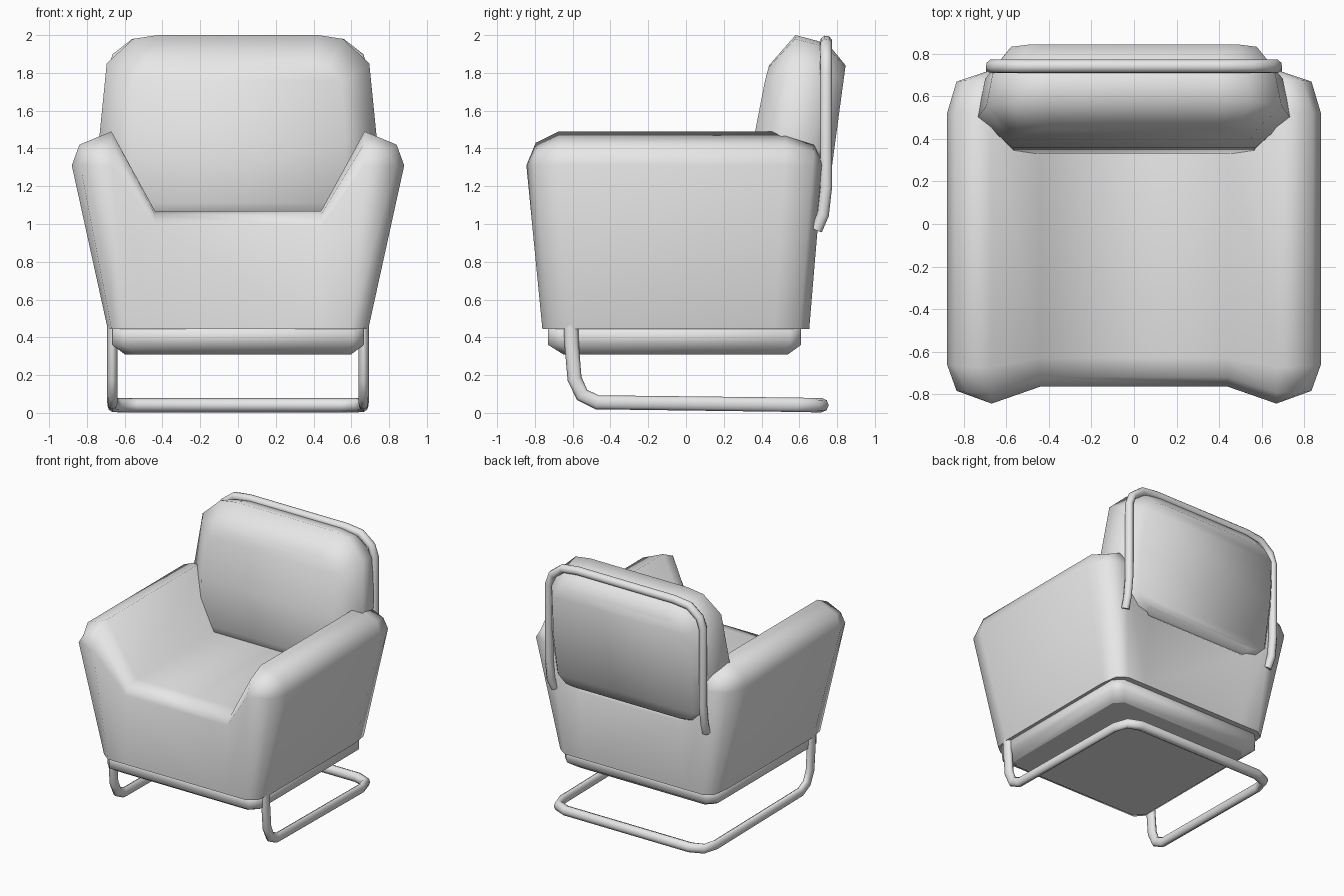
import bpy, bmesh

if "Cube" in bpy.data.objects:
    bpy.data.objects.remove(bpy.data.objects["Cube"], do_unlink=True)

grey = bpy.data.materials.new("light_grey")
grey.use_nodes = True
grey.diffuse_color = (0.8, 0.8, 0.8, 1)
grey.node_tree.nodes["Principled BSDF"].inputs["Base Color"].default_value = (0.8, 0.8, 0.8, 1)


def loft(name, rings, caps, sharp_below=0.0):
    """Skin closed rings of points and close both ends with the given cap faces."""
    bm = bmesh.new()
    loops = [[bm.verts.new(p) for p in ring] for ring in rings]
    n = len(loops[0])
    for a, b in zip(loops, loops[1:]):
        for i in range(n):
            j = (i + 1) % n
            bm.faces.new((a[i], a[j], b[j], b[i]))
    for loop in (loops[0], loops[-1]):
        for cap in caps:
            bm.faces.new([loop[i] for i in cap])
    bmesh.ops.remove_doubles(bm, verts=bm.verts, dist=0.0005)
    bmesh.ops.recalc_face_normals(bm, faces=bm.faces)
    for f in bm.faces:
        f.smooth = True
    # Keep the flat underside crisp
    for e in bm.edges:
        if all(v.co.z < sharp_below for v in e.verts):
            e.smooth = False
    mesh = bpy.data.meshes.new(name)
    bm.to_mesh(mesh)
    bm.free()
    mesh.materials.append(grey)
    obj = bpy.data.objects.new(name, mesh)
    bpy.context.collection.objects.link(obj)
    return obj


def tube(name, half_path, radius, squash):
    """Mirrored bent tube; half_path runs from the end to the centre line."""
    path = half_path + [(-x, y, z) for x, y, z in reversed(half_path)]
    curve = bpy.data.curves.new(name, "CURVE")
    curve.dimensions = "3D"
    curve.bevel_depth = radius
    curve.bevel_resolution = 2
    curve.use_fill_caps = True
    spline = curve.splines.new("POLY")
    spline.points.add(len(path) - 1)
    for point, (x, y, z) in zip(spline.points, path):
        point.co = (x / squash, y, z, 1)
    spline.use_smooth = True
    curve.materials.append(grey)
    obj = bpy.data.objects.new(name, curve)
    obj.scale.x = squash
    bpy.context.collection.objects.link(obj)
    bpy.ops.object.select_all(action="DESELECT")
    obj.select_set(True)
    bpy.context.view_layer.objects.active = obj
    bpy.ops.object.convert(target="MESH")


# Seat shell with both arms: a U-shaped section run from front to back
FULL = [(0.44, 0.445), (0.69, 0.445), (0.88, 1.31), (0.84, 1.42), (0.67, 1.49), (0.44, 1.07)]
MID = [(0.44, 0.445), (0.67, 0.445), (0.835, 1.31), (0.79, 1.38), (0.67, 1.43), (0.44, 1.05)]
END = [(0.44, 0.445), (0.60, 0.445), (0.67, 1.31), (0.67, 1.31), (0.67, 1.31), (0.44, 0.99)]


def shell_ring(half, y, seat_y):
    right = []
    for i, (x, z) in enumerate(half):
        lean = 0.9 + 0.1 * (z - 0.445) / 0.865
        right.append((x, seat_y if i == 5 else y * lean, z))
    return right + [(-x, yy, z) for x, yy, z in reversed(right)]


loft("seat_shell", [
    shell_ring(END, -0.845, -0.765),
    shell_ring(MID, -0.785, -0.72),
    shell_ring(FULL, -0.66, -0.63),
    shell_ring(FULL, 0.52, 0.52),
    shell_ring(MID, 0.67, 0.64),
    shell_ring(END, 0.725, 0.69),
], [(0, 1, 2, 5), (0, 5, 6, 11), (11, 6, 9, 10)], sharp_below=0.46)


# Back cushion: rounded panels stacked from front to back
def cushion_ring(w, top, bottom, r, y, lean, bow):
    rows = [(0.31, top), (0.18, top - 0.02 * r), (0.04, top - 0.15 * r), (0, 1.45),
            (0.02, bottom + 0.13 * r), (0.13, bottom + 0.02 * r), (0.25, bottom)]
    right = []
    for inset, z in rows:
        d = top - z
        right.append((w - inset * r, y - lean * d + bow * d * d, z))
    return right + [(-x, yy, z) for x, yy, z in reversed(right)]


loft("back_cushion", [
    cushion_ring(0.57, 1.84, 1.04, 0.55, 0.44, 0.28, 0.18),
    cushion_ring(0.735, 2.0, 1.0, 1, 0.58, 0.18, 0.07),
    cushion_ring(0.70, 1.955, 0.98, 1, 0.75, 0.13, 0),
    cushion_ring(0.60, 1.84, 1.04, 0.55, 0.845, 0.135, 0),
], [(i, i + 1, 12 - i, 13 - i) for i in range(6)])


# Seat base under the shell
def base_ring(z, x, front, back, c=0.06):
    return [(x - c, front, z), (x, front + c, z), (x, back - c, z), (x - c, back, z),
            (c - x, back, z), (-x, back - c, z), (-x, front + c, z), (c - x, front, z)]


loft("seat_base", [
    base_ring(0.31, 0.60, -0.65, 0.54),
    base_ring(0.36, 0.665, -0.73, 0.61),
    base_ring(0.46, 0.665, -0.73, 0.61),
], [range(8)], sharp_below=0.32)

# Bent tube legs: front uprights, side runners and rear bar
tube("leg_frame", [(0.665, -0.61, 0.49), (0.665, -0.605, 0.36), (0.665, -0.59, 0.18),
                   (0.665, -0.55, 0.095), (0.665, -0.47, 0.056), (0.665, 0.58, 0.043),
                   (0.635, 0.68, 0.041), (0.54, 0.718, 0.041)], 0.038, 0.72)

# Tube hoop around the back cushion
tube("back_hoop", [(0.66, 0.69, 0.97), (0.668, 0.725, 1.05), (0.668, 0.742, 1.2),
                   (0.668, 0.742, 1.80), (0.64, 0.742, 1.88), (0.55, 0.742, 1.95),
                   (0.42, 0.742, 1.965)], 0.033, 0.9)
